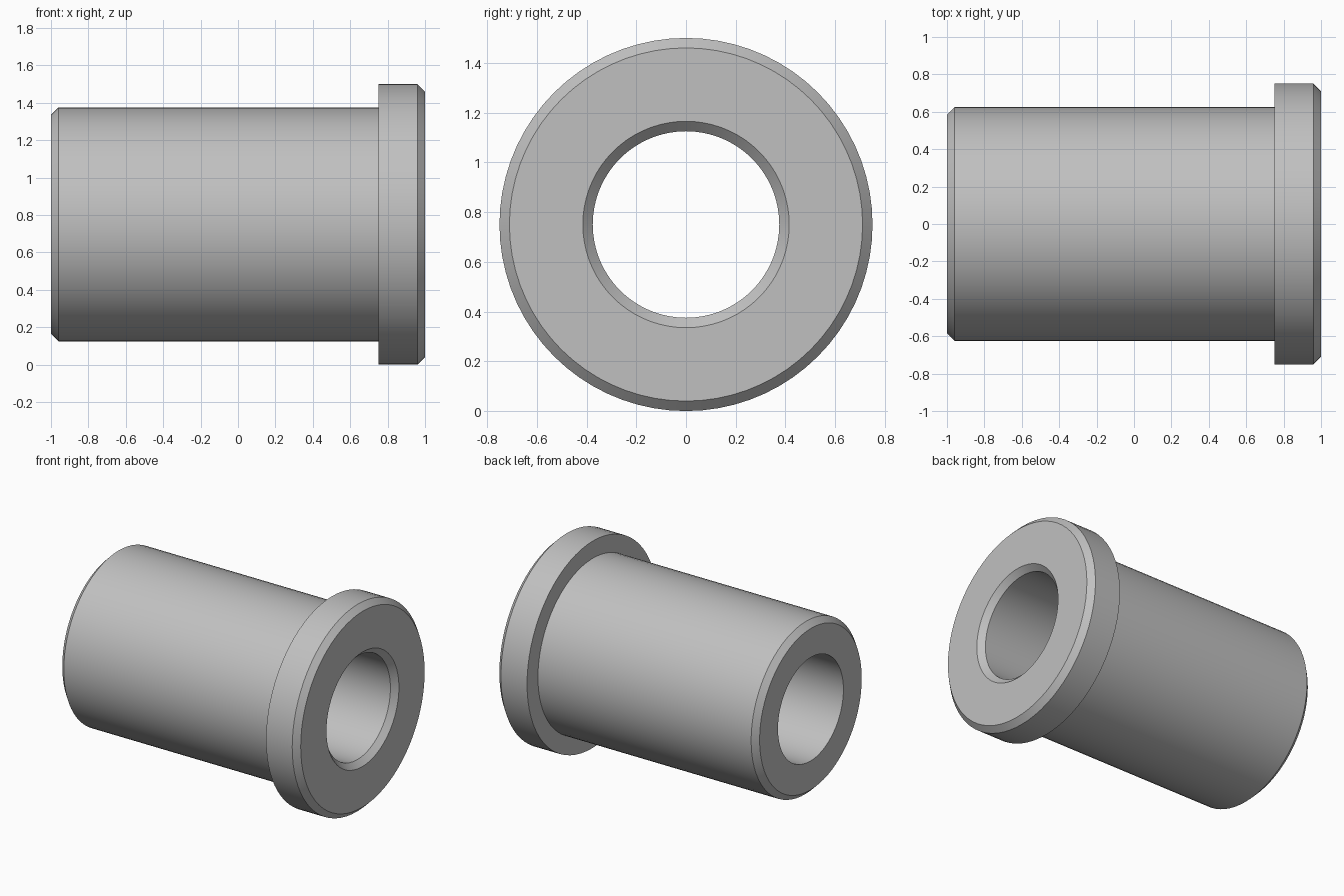
import bpy
import bmesh
import math
from mathutils import Matrix, Vector

cube = bpy.data.objects.get("Cube")
if cube:
    bpy.data.objects.remove(cube, do_unlink=True)

SEGMENTS = 72
AXIS_HEIGHT = 0.75
CHAMFER = 0.04
BORE, BODY, FLANGE = 0.375, 0.625, 0.75   # radii
LEFT, SHOULDER, RIGHT = -1.0, 0.75, 1.0   # stations along x

# Plain grey metal
grey = bpy.data.materials.new("grey_metal")
grey.use_nodes = True
colour = (0.53, 0.53, 0.53, 1)
grey.diffuse_color = colour
grey.node_tree.nodes["Principled BSDF"].inputs["Base Color"].default_value = colour

# Closed half section of the bushing: (x, radius)
profile = [
    (LEFT, BORE),
    (LEFT, BODY - CHAMFER),
    (LEFT + CHAMFER, BODY),
    (SHOULDER, BODY),
    (SHOULDER, FLANGE),
    (RIGHT - CHAMFER, FLANGE),
    (RIGHT, FLANGE - CHAMFER),
    (RIGHT, BORE + CHAMFER),
    (RIGHT - CHAMFER, BORE),
]

# Revolve the section around the x axis
bm = bmesh.new()
rings = []
for i in range(SEGMENTS):
    turn = Matrix.Rotation(math.tau * i / SEGMENTS, 3, 'X')
    rings.append([bm.verts.new(turn @ Vector((x, 0, r))) for x, r in profile])
for i, ring in enumerate(rings):
    following = rings[(i + 1) % SEGMENTS]
    for j in range(len(profile)):
        k = (j + 1) % len(profile)
        bm.faces.new((ring[j], ring[k], following[k], following[j]))
bmesh.ops.recalc_face_normals(bm, faces=bm.faces)

mesh = bpy.data.meshes.new("flanged_bushing")
bm.to_mesh(mesh)
bm.free()
mesh.materials.append(grey)
bushing = bpy.data.objects.new("flanged_bushing", mesh)
bushing.location.z = AXIS_HEIGHT
bpy.context.collection.objects.link(bushing)

# Smooth round walls, crisp chamfers and end faces
bpy.ops.object.select_all(action='DESELECT')
bushing.select_set(True)
bpy.context.view_layer.objects.active = bushing
bpy.ops.object.shade_smooth_by_angle(angle=math.radians(30))
